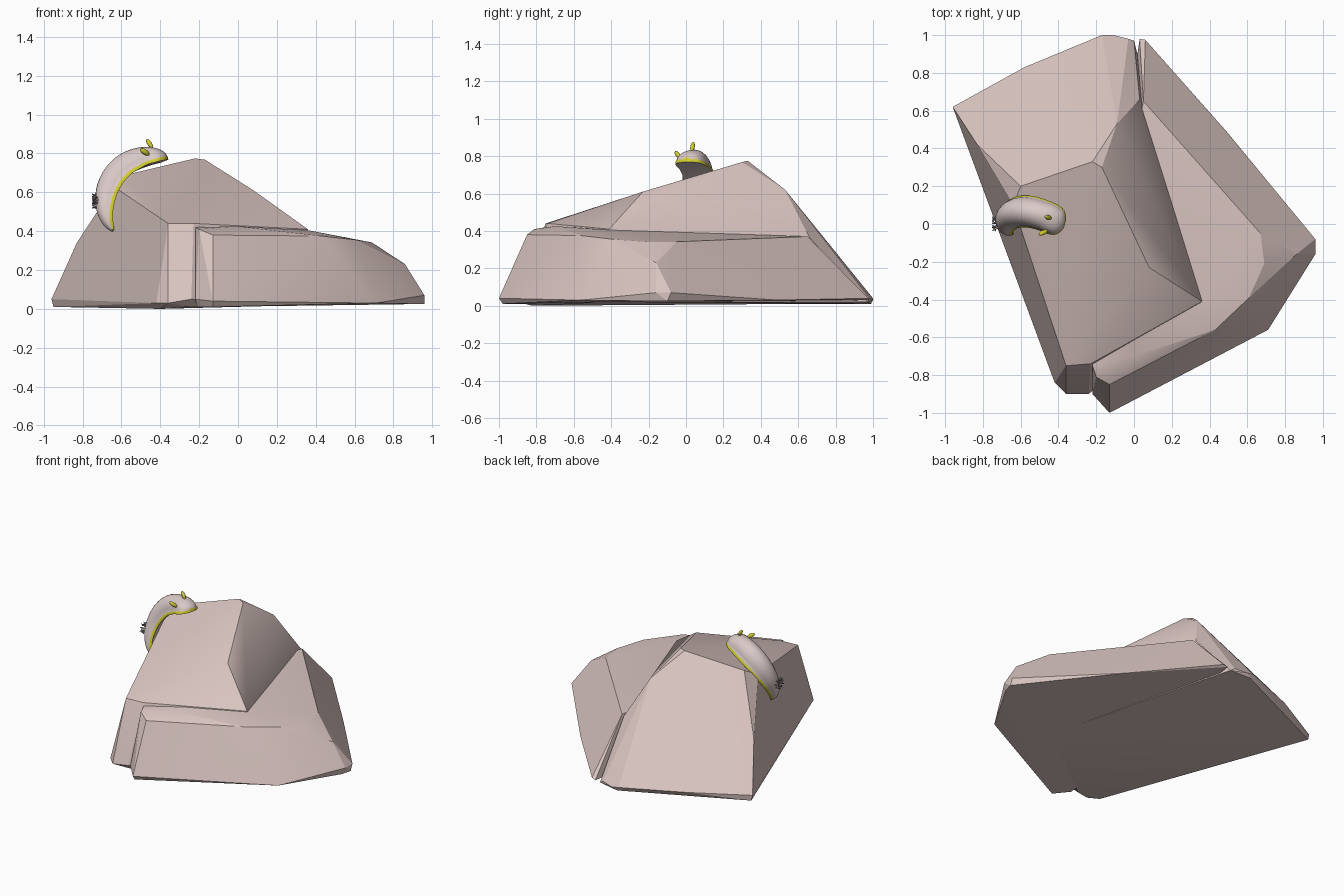
import bpy, bmesh, math
from mathutils import Vector

if "Cube" in bpy.data.objects:
    bpy.data.objects.remove(bpy.data.objects["Cube"])


def mat(name, r, g, b):
    m = bpy.data.materials.new(name)
    m.diffuse_color = (r, g, b, 1)
    m.use_nodes = True
    m.node_tree.nodes["Principled BSDF"].inputs["Base Color"].default_value = m.diffuse_color
    return m


STONE = mat("pink_stone", 0.70, 0.56, 0.535)
SKIN = mat("pale_skin", 0.70, 0.59, 0.575)
YELLOW = mat("yellow_trim", 0.66, 0.62, 0.03)
GREY = mat("gill_grey", 0.22, 0.20, 0.20)


def finish(bm, name, mats, angle):
    bmesh.ops.recalc_face_normals(bm, faces=bm.faces[:])
    me = bpy.data.meshes.new(name)
    bm.to_mesh(me)
    bm.free()
    ob = bpy.data.objects.new(name, me)
    bpy.context.collection.objects.link(ob)
    for m in mats:
        me.materials.append(m)
    bpy.ops.object.select_all(action='DESELECT')
    ob.select_set(True)
    bpy.context.view_layer.objects.active = ob
    bpy.ops.object.shade_smooth_by_angle(angle=math.radians(angle))
    return ob


def hull(name, pts):
    """Faceted boulder from its corner points."""
    bm = bmesh.new()
    for p in pts:
        bm.verts.new(p)
    r = bmesh.ops.convex_hull(bm, input=bm.verts[:])
    junk = {v for v in r["geom_interior"] + r["geom_unused"]
            if isinstance(v, bmesh.types.BMVert)}
    bmesh.ops.delete(bm, geom=list(junk), context='VERTS')
    bmesh.ops.dissolve_limit(bm, angle_limit=math.radians(3),
                             verts=bm.verts[:], edges=bm.edges[:])
    return finish(bm, name, [STONE], 22)


# tall boulder: crown, left ridge, right shoulder, base
hull("upper_rock", [
    (-.22, .33, .775), (-.17, .30, .768), (-.60, .20, .685), (-.09, .06, .70),
    (.08, -.23, .61), (-.09, .53, .62), (-.36, -.75, .44), (-.23, -.74, .44),
    (-.64, .10, .63), (-.71, .25, .52), (-.83, .42, .34), (-.96, .62, .05),
    (.36, -.41, .41), (.03, .66, .365), (-.58, .83, .05), (-.17, 1, .04),
    (-.11, 1, .03), (-.03, .98, .04), (.0, .97, .02), (-.95, .62, .01),
    (-.15, .99, .01), (-.42, -.84, .03), (-.36, -.90, .03), (-.24, -.90, .05),
    (-.40, -.82, 0), (-.25, -.86, .01), (.36, -.41, .02)])

# low ledge wrapping the right side
hull("lower_ledge", [
    (-.22, -.75, .42), (-.20, -.81, .41), (-.13, -.85, .38), (.0, -.70, .425),
    (.36, -.41, .405), (.43, -.56, .375), (.61, -.39, .355), (.69, -.21, .342),
    (.67, -.05, .342), (.05, .65, .37), (.86, -.16, .23), (.96, -.08, .07),
    (.96, -.16, .07), (.96, -.10, .025), (.94, -.17, .025), (.71, -.56, .03),
    (-.13, -1, .04), (-.13, -.98, .01), (-.22, -.90, .05), (-.21, -.88, .01),
    (.06, .975, .04), (.03, .98, .03), (.26, .72, .03), (.49, .49, .03),
    (.68, .24, .03)])


# sea slug: sole path (x, y, z), half width, height
PATH = [(-.64, -.045, .405, .012, .012), (-.655, -.025, .45, .034, .040),
        (-.66, .005, .51, .052, .066), (-.645, .04, .58, .066, .088),
        (-.605, .063, .645, .076, .105), (-.545, .065, .698, .078, .110),
        (-.475, .045, .732, .076, .100), (-.42, .02, .752, .074, .078),
        (-.385, .008, .763, .058, .052), (-.365, .002, .768, .022, .022)]
STEPS = 4


def spline(i, t):
    p = [PATH[min(max(i + k, 0), len(PATH) - 1)] for k in (-1, 0, 1, 2)]
    return [.5 * (2 * b + (c - a) * t + (2 * a - 5 * b + 4 * c - d) * t * t
                  + (3 * b - a - 3 * c + d) * t ** 3) for a, b, c, d in zip(*p)]


rows = [spline(i, s / STEPS) for i in range(len(PATH) - 1) for s in range(STEPS)]
rows.append(list(PATH[-1]))
bm = bmesh.new()
rings = []
for i, (x, y, z, w, h) in enumerate(rows):
    a = Vector(rows[max(i - 1, 0)][:3])
    b = Vector(rows[min(i + 1, len(rows) - 1)][:3])
    t = (b - a).normalized()
    u = i / (len(rows) - 1)
    up = Vector((-.95, -.1, .3)).lerp(Vector((-.1, 0, 1)), min(1, u * 1.3))
    n = (up - t * up.dot(t)).normalized()
    side = t.cross(n)
    e = min(.012, h * .4)
    # flared mantle rim, then the domed back
    sec = [(w * 1.07, 0), (w * 1.09, e), (w, e * 1.5)]
    sec += [(w * math.cos(math.pi * k / 12), e * 1.5 + (h - e) * math.sin(math.pi * k / 12))
            for k in range(1, 12)]
    sec += [(-w, e * 1.5), (-w * 1.09, e), (-w * 1.07, 0)]
    c = Vector((x, y, z))
    rings.append([bm.verts.new(c + side * p + n * q) for p, q in sec])
N = len(rings[0])
for r0, r1 in zip(rings, rings[1:]):
    for k in range(N):
        f = bm.faces.new((r0[k], r0[(k + 1) % N], r1[(k + 1) % N], r1[k]))
        f.material_index = 1 if k in (0, 1, N - 3, N - 2) else 0
for r in (rings[0], rings[-1]):
    bm.faces.new(r).material_index = 1
finish(bm, "slug_body", [SKIN, YELLOW], 60)


def blob(name, loc, axis, size, m):
    bm = bmesh.new()
    bmesh.ops.create_uvsphere(bm, u_segments=12, v_segments=8, radius=1)
    q = Vector((0, 0, 1)).rotation_difference(Vector(axis))
    for v in bm.verts:
        v.co = q @ Vector([a * b for a, b in zip(v.co, size)]) + Vector(loc)
    return finish(bm, name, [m], 60)


# head horns
blob("horn_back", (-.455, .035, .85), (-.5, .15, .8), (.012, .012, .03), YELLOW)
blob("horn_front", (-.48, -.045, .808), (-.7, -.35, .5), (.014, .012, .03), YELLOW)

# gill tuft: ring of curved plumes around a stalk
G = Vector((-.70, .0, .555))
blob("gill_stalk", G + Vector((.01, 0, 0)), (-1, 0, 0), (.014, .014, .035), SKIN)
for k in range(9):
    a = 2 * math.pi * k / 9
    d = Vector((0, math.cos(a), math.sin(a)))
    blob("gill_plume", G + d * .022 + Vector((-.025, 0, 0)),
         d * .5 + Vector((-.8, 0, 0)), (.005, .005, .032), GREY if k % 2 else SKIN)
    blob("gill_tip", G + d * .028 + Vector((-.04, 0, 0)),
         d * -.5 + Vector((-.4, 0, 0)), (.005, .005, .016), GREY)
